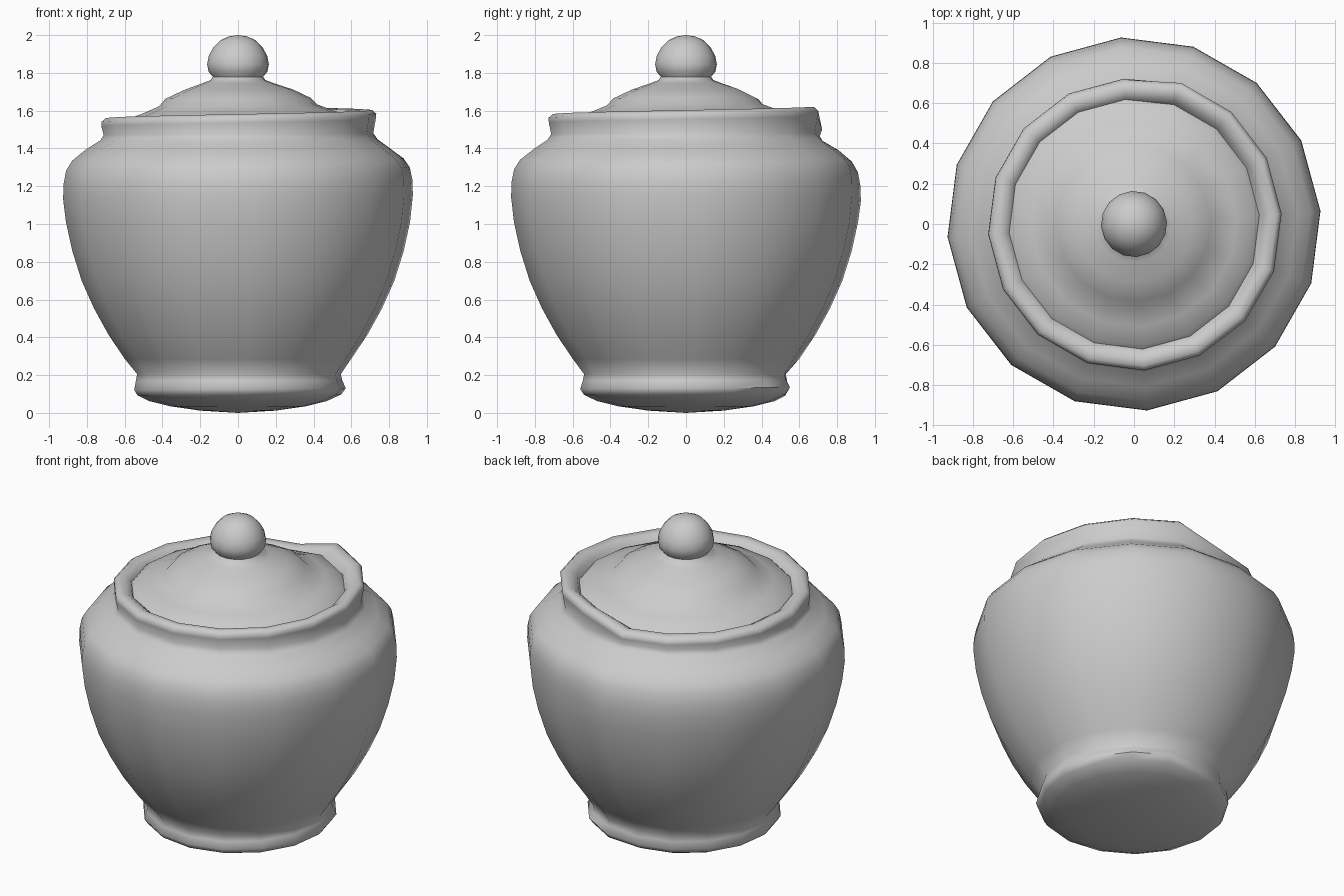
import bpy, bmesh
from math import cos, sin, radians

SIDES = 16
START = 94  # angle of the seam at the back


def lathe(name, profile, angle=60):
    """Spin (radius, z, spiral rise, spiral widening) points into a hand-coiled form."""
    bm = bmesh.new()
    rings = []
    for r, z, rise, widen in profile:
        if r == 0:
            rings.append([bm.verts.new((0, 0, z))] * SIDES)
            continue
        ring = []
        for i in range(SIDES):
            a = radians(START + 360 * i / SIDES)
            u = i / (SIDES - 1) - 0.5
            rr = r + widen * u
            ring.append(bm.verts.new((rr * cos(a), rr * sin(a), z + rise * u)))
        rings.append(ring)
    for low, high in zip(rings, rings[1:]):
        for i in range(SIDES):
            j = (i + 1) % SIDES
            quad = [low[i], low[j], high[j], high[i]]
            bm.faces.new(list(dict.fromkeys(quad)))
    bmesh.ops.recalc_face_normals(bm, faces=bm.faces)
    mesh = bpy.data.meshes.new(name)
    bm.to_mesh(mesh)
    bm.free()
    ob = bpy.data.objects.new(name, mesh)
    bpy.context.collection.objects.link(ob)
    bpy.ops.object.select_all(action='DESELECT')
    ob.select_set(True)
    bpy.context.view_layer.objects.active = ob
    bpy.ops.object.shade_smooth_by_angle(angle=radians(angle))
    return ob


# Domed base, foot ring, belly, shoulder and coiled rim
lathe("jar_body", [
    (0, 0.0, 0, 0), (0.20, 0.012, 0, 0), (0.36, 0.035, 0, 0),
    (0.47, 0.062, 0, 0), (0.54, 0.095, 0.01, 0.03),
    (0.56, 0.125, 0.02, 0.04), (0.547, 0.17, 0.01, 0.02),
    (0.54, 0.205, 0, 0.02), (0.60, 0.285, 0, 0),
    (0.685, 0.41, 0, 0), (0.765, 0.555, 0, 0), (0.83, 0.70, 0, 0),
    (0.88, 0.86, 0, 0), (0.913, 1.01, 0, 0), (0.928, 1.14, 0.04, 0),
    (0.926, 1.22, 0.04, 0), (0.912, 1.29, 0.03, 0),
    (0.88, 1.34, 0.02, 0), (0.81, 1.395, 0.01, 0),
    (0.735, 1.445, 0.01, 0.02), (0.715, 1.475, 0.02, 0.01),
    (0.728, 1.535, 0.07, 0.01), (0.728, 1.56, 0.08, 0.02),
    (0.705, 1.58, 0.08, 0.02), (0.665, 1.577, 0.07, 0.02),
    (0.63, 1.555, 0.06, 0.02), (0.61, 1.51, 0.02, 0)])

# Lid resting inside the rim, stepped up to the knob neck
lathe("lid", [
    (0.635, 1.525, 0.03, 0), (0.60, 1.56, 0.04, 0),
    (0.51, 1.59, 0.03, 0), (0.42, 1.627, 0.02, 0),
    (0.385, 1.665, 0.01, 0), (0.29, 1.71, 0.01, 0),
    (0.19, 1.745, 0, 0), (0.145, 1.762, 0, 0), (0.13, 1.785, 0, 0)])

# Round knob
lathe("lid_knob", [
    (0.128, 1.765, 0, 0), (0.135, 1.782, 0, 0), (0.156, 1.805, 0, 0),
    (0.164, 1.845, 0, 0), (0.155, 1.89, 0, 0), (0.131, 1.935, 0, 0),
    (0.095, 1.972, 0, 0), (0.05, 1.993, 0, 0), (0, 2.0, 0, 0)])
